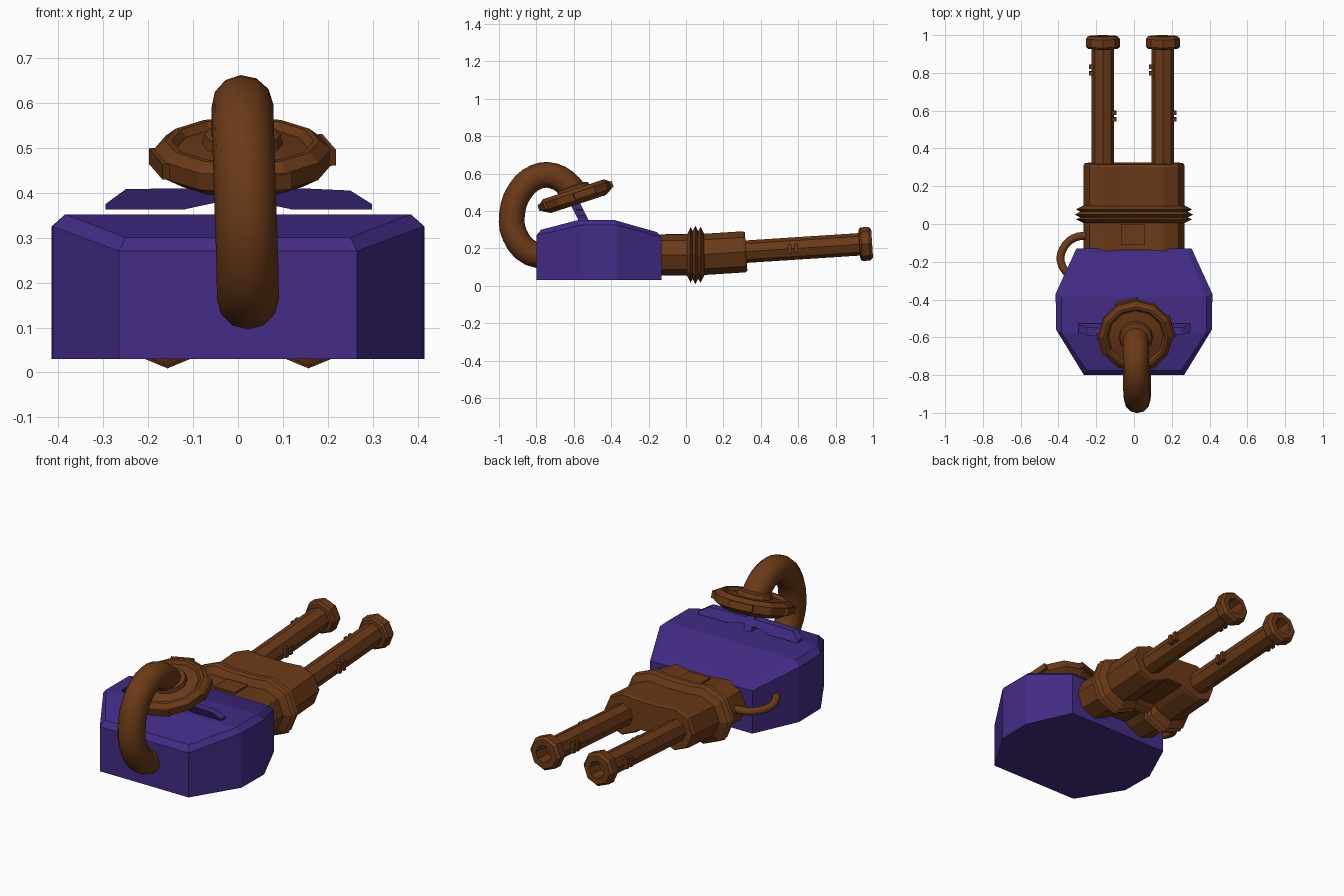
import bpy, bmesh, math
from mathutils import Matrix, Vector

if "Cube" in bpy.data.objects:
    bpy.data.objects.remove(bpy.data.objects["Cube"])


def material(name, rgb):
    m = bpy.data.materials.new(name)
    m.diffuse_color = (*rgb, 1)
    m.use_nodes = True
    m.node_tree.nodes["Principled BSDF"].inputs["Base Color"].default_value = m.diffuse_color
    return m


PURPLE = material("purple_paint", (0.056, 0.025, 0.24))
BROWN = material("brown_metal", (0.147, 0.042, 0.009))


def finish(name, bm, mat, matrix=None):
    bmesh.ops.recalc_face_normals(bm, faces=bm.faces)
    me = bpy.data.meshes.new(name)
    bm.to_mesh(me)
    bm.free()
    if matrix:
        me.transform(matrix)
    me.materials.append(mat)
    ob = bpy.data.objects.new(name, me)
    bpy.context.collection.objects.link(ob)
    return ob


def loft(name, rings, mat, matrix=None, cap=True):
    """Skin a list of equal-length closed rings and cap both ends."""
    bm = bmesh.new()
    vs = [[bm.verts.new(p) for p in r] for r in rings]
    n = len(vs[0])
    for a, b in zip(vs, vs[1:]):
        for i in range(n):
            j = (i + 1) % n
            bm.faces.new((a[i], a[j], b[j], b[i]))
    if cap:
        bm.faces.new(vs[0])
        bm.faces.new(vs[-1])
    return finish(name, bm, mat, matrix)


def box(name, lo, hi, mat, matrix=None):
    (x0, y0, z0), (x1, y1, z1) = lo, hi
    rings = [[(x0, y0, z), (x1, y0, z), (x1, y1, z), (x0, y1, z)] for z in (z0, z1)]
    return loft(name, rings, mat, matrix)


def tube(name, pts, radius, mat, res):
    cu = bpy.data.curves.new(name, 'CURVE')
    cu.dimensions = '3D'
    cu.bevel_depth, cu.bevel_resolution, cu.resolution_u = radius, res, 3
    cu.use_fill_caps = True
    sp = cu.splines.new('BEZIER')
    sp.bezier_points.add(len(pts) - 1)
    for bp, p in zip(sp.bezier_points, pts):
        bp.co = p
        bp.handle_left_type = bp.handle_right_type = 'AUTO'
    cu.materials.append(mat)
    ob = bpy.data.objects.new(name, cu)
    bpy.context.collection.objects.link(ob)
    return ob


# Hull: eight-sided block with a bevelled, sloping roof
def mirrored(half):
    return half + [(-x, y, z) for x, y, z in reversed(half)]


wall = [(.265, -.80, .27), (.412, -.56, .325), (.415, -.37, .325), (.305, -.13, .26)]
roof = [(.25, -.775, .30), (.385, -.575, .352), (.385, -.385, .352), (.285, -.155, .287)]
bm = bmesh.new()
rings = [[bm.verts.new(p) for p in mirrored(h)]
         for h in ([(x, y, .03) for x, y, _ in wall], wall, roof)]
for a, b in zip(rings, rings[1:]):
    for i in range(8):
        j = (i + 1) % 8
        bm.faces.new((a[i], a[j], b[j], b[i]))
bm.faces.new(rings[0])
for i in range(3):
    bm.faces.new((rings[2][i], rings[2][i + 1], rings[2][6 - i], rings[2][7 - i]))
finish("hull", bm, PURPLE)

# Roof rail: shallow arch leaning towards the front, with a support post
top = [(.298, .375), (.25, .405), (.14, .41), (-.14, .41), (-.25, .408), (-.295, .375)]
low = [(-.295, .363), (-.12, .363), (-.05, .378), (.05, .378), (.12, .363), (.298, .363)]
rail = [[(x, y - (z - .36) * .5, z) for x, z in top + low] for y in (-.565, -.525)]
loft("roof_rail", rail, PURPLE)
loft("rail_post", [[(x, y - (z - .34) * .5, z) for x, y in
                    ((-.022, -.57), (.022, -.57), (.022, -.515), (-.022, -.515))]
                   for z in (.34, .47)], PURPLE)


# Hatch disc: tilted 12-sided dish with rim pads and a pipe collar
def circle(r, z, n=12):
    return [(r * math.cos(2 * math.pi * i / n), r * math.sin(2 * math.pi * i / n), z)
            for i in range(n)]


tilt = Matrix.Translation((.01, -.59, .48)) @ Matrix.Rotation(math.radians(18), 4, 'X')
dish = [(.155, -.045), (.195, -.022), (.197, .018), (.172, .038), (.158, .038),
        (.145, .022), (.09, .03), (.085, .052), (.06, .06)]
loft("hatch_disc", [circle(r, z) for r, z in dish], BROWN, tilt)
for k in range(4):
    turn = Matrix.Rotation(math.radians(15 + 90 * k), 4, 'Z')
    box("rim_pad", (.18, -.06, -.018), (.2, .06, .018), BROWN, tilt @ turn)

# Thick pipe looping from the hatch to the front wall
tube("loop_pipe", [(.022, -.72, .165), (.022, -.83, .175), (.02, -.915, .27), (.016, -.93, .385),
                   (.012, -.885, .51), (.01, -.80, .582), (.01, -.71, .588), (.01, -.62, .53),
                   (.01, -.58, .47)], .069, BROWN, 4)


# Gun housing cross-section: twin octagons joined by a web
def section(r, y, zc=.165):
    c, d = .157, r * .7071
    half = [(0, zc - r * .5), (.05, zc - r * .5), (c - d, zc - d), (c, zc - r), (c + d, zc - d),
            (c + r, zc), (c + d, zc + d), (c, zc + r), (.07, zc + r * .93), (0, zc + r * .93)]
    pts = half + [(-x, z) for x, z in half[-2:0:-1]]
    return [(x, y, z) for x, z in pts]


pivot = Vector((0, .05, .165))
aim = (Matrix.Translation(pivot) @ Matrix.Rotation(math.radians(3.7), 4, 'X')
       @ Matrix.Translation(-pivot))
loft("housing_rear", [section(.11, -.16), section(.11, .06)], BROWN)
loft("housing_front", [section(.11, .05), section(.11, .31), section(.104, .322)], BROWN, aim)

# Bellows between the two housings
folds = [(.005, .11), (.025, .15), (.035, .128), (.05, .156), (.065, .128), (.078, .15), (.098, .11)]
loft("bellows", [section(r, y) for y, r in folds], BROWN)

# Raised access panel on top of the rear housing
box("access_panel", (-.068, -.11, .25), (.058, 0, .277), BROWN)

# Barrels with flared muzzles, open bores and small side ribs
steps = [(.30, .06), (.928, .06), (.93, .08), (.94, .09), (.982, .09), (.997, .077),
         (.997, .047), (.92, .042)]
for side, cx in (("left", -.165), ("right", .153)):
    loft(side + "_barrel", [[(cx + p[0], y, .165 + p[1]) for p in circle(r, 0, 8)]
                            for y, r in steps], BROWN, aim)
    for sx, y0 in ((-1, .79), (1, .545)):
        for k in range(2):
            a, b = sorted((cx + sx * .04, cx + sx * .073))
            y = y0 + k * .035
            box(side + "_barrel_rib", (a, y, .14), (b, y + .02, .19), BROWN, aim)

# Thin cable from the housing to the hull flank
tube("side_cable", [(-.24, -.06, .175), (-.32, -.075, .175), (-.375, -.13, .18),
                    (-.388, -.20, .19), (-.345, -.275, .20)], .021, BROWN, 2)
